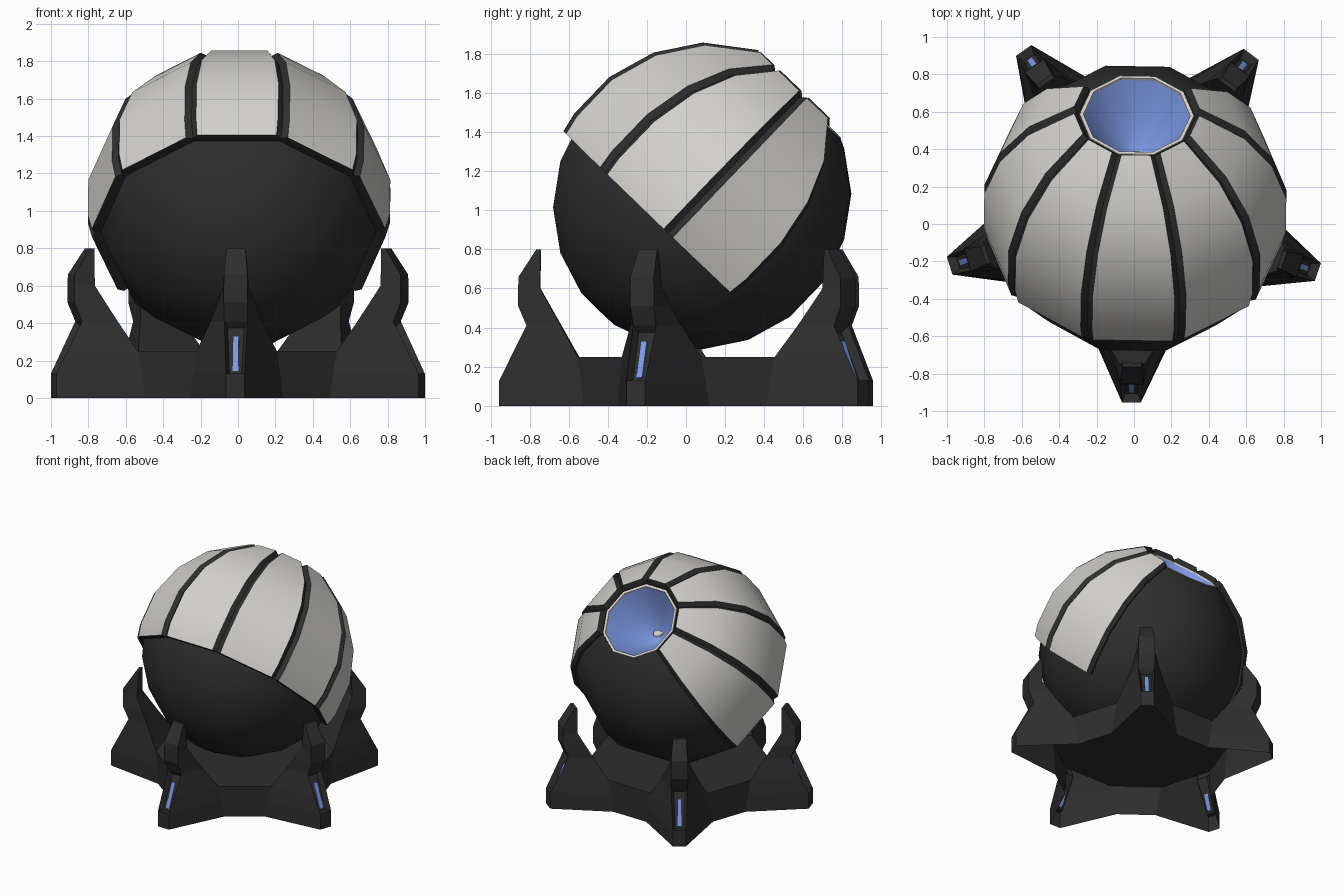
import bpy, bmesh, math
from mathutils import Matrix, Vector

if "Cube" in bpy.data.objects:
    bpy.data.objects.remove(bpy.data.objects["Cube"])

def mat(name, c):
    m = bpy.data.materials.new(name)
    m.diffuse_color = (*c, 1)
    m.use_nodes = True
    m.node_tree.nodes["Principled BSDF"].inputs["Base Color"].default_value = m.diffuse_color
    return m

DARK = mat("charcoal", (0.027, 0.027, 0.028))
LIGHT = mat("warm_white", (0.65, 0.64, 0.61))
BLUE = mat("soft_blue", (0.20, 0.32, 0.78))

CENTRE = Vector((0.004, 0.08, 0))
TURN = Matrix.Rotation(math.radians(-1), 4, 'Z')
BASE = Matrix.Translation(CENTRE) @ TURN
HEAD = Matrix.Translation(CENTRE + Vector((0.002, 0.003, 1.05))) @ TURN @ Matrix.Rotation(math.radians(-43.8), 4, 'X')

def finish(name, bm, matrix, mats, smooth=None):
    bm.transform(matrix)
    me = bpy.data.meshes.new(name)
    bm.to_mesh(me)
    bm.free()
    for m in mats:
        me.materials.append(m)
    ob = bpy.data.objects.new(name, me)
    bpy.context.collection.objects.link(ob)
    if smooth:
        bpy.ops.object.select_all(action='DESELECT')
        ob.select_set(True)
        bpy.context.view_layer.objects.active = ob
        bpy.ops.object.shade_smooth_by_angle(angle=math.radians(smooth))
    return ob

def lathe(name, profile, material, smooth, shape=Matrix()):
    """Ten-sided turned shape about the tilted axis; profile is (radius, height)."""
    bm = bmesh.new()
    rings = []
    for r, h in profile:
        if r < 1e-4:
            rings.append([bm.verts.new((0, 0, h))] * 10)
        else:
            ring = []
            for k in range(10):
                a = math.radians(18 + 36 * k)
                ring.append(bm.verts.new((r * math.sin(a), -r * math.cos(a), h)))
            rings.append(ring)
    for lo, hi in zip(rings, rings[1:]):
        for k in range(10):
            j = (k + 1) % 10
            vs = list(dict.fromkeys((lo[k], lo[j], hi[j], hi[k])))
            bm.faces.new(vs)
    return finish(name, bm, HEAD @ shape, [material], smooth)

# Dark ball, open at its pole
R = 0.78
start = math.asin(0.303 / R)
angles = [math.radians(a) for a in range(171, 20, -18)] + [start]
lathe("ball", [(0, -R * 0.99)] + [(R * math.sin(t), R * math.cos(t)) for t in angles], DARK, 60)

# Pale rim, blue dish inside the opening, pale oval glint near its bottom
H = R * math.cos(start)
lathe("lens_rim", [(0.308, H - 0.008), (0.304, H + 0.003), (0.286, H + 0.003), (0.284, H - 0.012)], LIGHT, 30)
lathe("lens_dish", [(0.287 * i / 7, H - 0.006 - 0.33 * (1 - (i / 7) ** 1.5)) for i in range(8)], BLUE, 60)
lathe("lens_glint", [(0, 0.006), (0.9, 0.006), (1, 0)], LIGHT, 30,
      Matrix.Translation((0, -0.055, H - 0.305)) @ Matrix.Rotation(math.radians(25), 4, 'X')
      @ Matrix.Diagonal((0.042, 0.068, 1, 1)))

# Seven of ten shell panels: pale outside, dark bevelled edges meeting in shallow grooves
def panel(index):
    bm = bmesh.new()
    rows = []
    s18, c18 = math.sin(math.radians(18)), math.cos(math.radians(18))
    a = math.radians(36 * index)
    out, side = Vector((math.sin(a), -math.cos(a), 0)), Vector((math.cos(a), math.sin(a), 0))
    steps = (24.5, 45, 63, 81, 99, 106.3)
    for deg in steps:
        pad = -0.8 if deg == steps[0] else 0.6 if deg == steps[-1] else 0
        row = []
        for rad, p, gap in ((0.76, pad, 0), (0.798, pad, 0), (0.828, 0, 0.034)):
            t = math.radians(deg + p)
            r = rad * math.sin(t)
            g = gap * (0.7 + 0.3 * math.sin(t))
            for s in (-1, 1):
                row.append(bm.verts.new(out * r * c18 + side * s * (r * s18 - g)
                                        + Vector((0, 0, rad * math.cos(t)))))
        rows.append(row)
    for p, q in zip(rows, rows[1:]):
        f = bm.faces.new((p[4], q[4], q[5], p[5]))
        f.material_index = 1
        bm.faces.new((p[2], q[2], q[4], p[4]))
        bm.faces.new((p[5], q[5], q[3], p[3]))
    for row, flip in ((rows[0], 1), (rows[-1], -1)):
        for loop in ((2, 4, 5, 3), (0, 2, 3, 1)):
            bm.faces.new([row[i] for i in loop[::flip]])
    finish(f"shell_panel_{index + 4}", bm, HEAD, [DARK, LIGHT], 21)

for i in range(-3, 4):
    panel(i)

# Dark outer walls along the two free sides of the shell
for sgn, nm in ((-1, "left"), (1, "right")):
    bm = bmesh.new()
    a = math.radians(126 * sgn)
    pairs = [[bm.verts.new((r * math.sin(t) * math.sin(a), -r * math.sin(t) * math.cos(a), r * math.cos(t)))
              for r in (0.76, 0.798)] for t in map(math.radians, (23.7, 45, 63, 81, 99, 106.9))]
    for p, q in zip(pairs, pairs[1:]):
        bm.faces.new((p[0], q[0], q[1], p[1])[::-sgn])
    finish(f"shell_edge_{nm}", bm, HEAD, [DARK])

# Leg rows: height, outer radius, outer half width, inner radius, inner half width
ROWS = [(0.00, 1.035, 0.050, 0.600, 0.250),
        (0.13, 1.035, 0.050, 0.615, 0.232),
        (0.25, 0.975, 0.055, 0.630, 0.215),
        (0.41, 0.895, 0.062, 0.719, 0.138),
        (0.51, 0.938, 0.064, 0.775, 0.100),
        (0.60, 0.938, 0.064, 0.825, 0.068),
        (0.66, 0.936, 0.063, 0.825, 0.064),
        (0.80, 0.845, 0.050, 0.822, 0.050)]

def leg(k):
    place = BASE @ Matrix.Rotation(math.radians(72 * k), 4, 'Z')
    bm = bmesh.new()
    rings = [[bm.verts.new(v) for v in ((-wo, -ro, z), (wo, -ro, z), (wi, -ri, z), (-wi, -ri, z))]
             for z, ro, wo, ri, wi in ROWS]
    slot = []
    for i, (lo, hi) in enumerate(zip(rings, rings[1:])):
        for e in range(4):
            if e == 2 and i < 2:
                continue            # open where the leg meets the hub
            j = (e + 1) % 4
            f = bm.faces.new((lo[e], lo[j], hi[j], hi[e]))
            if e == 0 and i in (1, 2):
                slot.append(f)
    bm.faces.new(rings[-1])
    bm.normal_update()
    bmesh.ops.inset_region(bm, faces=slot, thickness=0.018, depth=-0.045, use_even_offset=True)
    finish(f"leg_{k + 1}", bm, place, [DARK])

    # Blue light strip, set steeper than the slot it sits in
    bm = bmesh.new()
    bmesh.ops.create_cube(bm, size=1, matrix=Matrix.Translation((0, -0.938, 0.235))
                          @ Matrix.Rotation(math.atan(-0.4), 4, 'X')
                          @ Matrix.Diagonal((0.032, 0.016, 0.200, 1)))
    finish(f"leg_light_{k + 1}", bm, place, [BLUE])

for k in range(5):
    leg(k)

# Hollow ten-sided hub joining the legs
bm = bmesh.new()
levels = []
for z, _, _, ri, wi in ROWS[:3]:
    ring = []
    for k in range(5):
        m = Matrix.Rotation(math.radians(72 * k), 4, 'Z')
        ring += [bm.verts.new(m @ Vector((s * wi, -ri, z))) for s in (-1, 1)]
    levels.append(ring)
for lo, hi in zip(levels, levels[1:]):
    for i in range(1, 10, 2):
        j = (i + 1) % 10
        bm.faces.new((lo[i], lo[j], hi[j], hi[i]))
bm.faces.new(levels[-1])
finish("base_hub", bm, BASE, [DARK])
